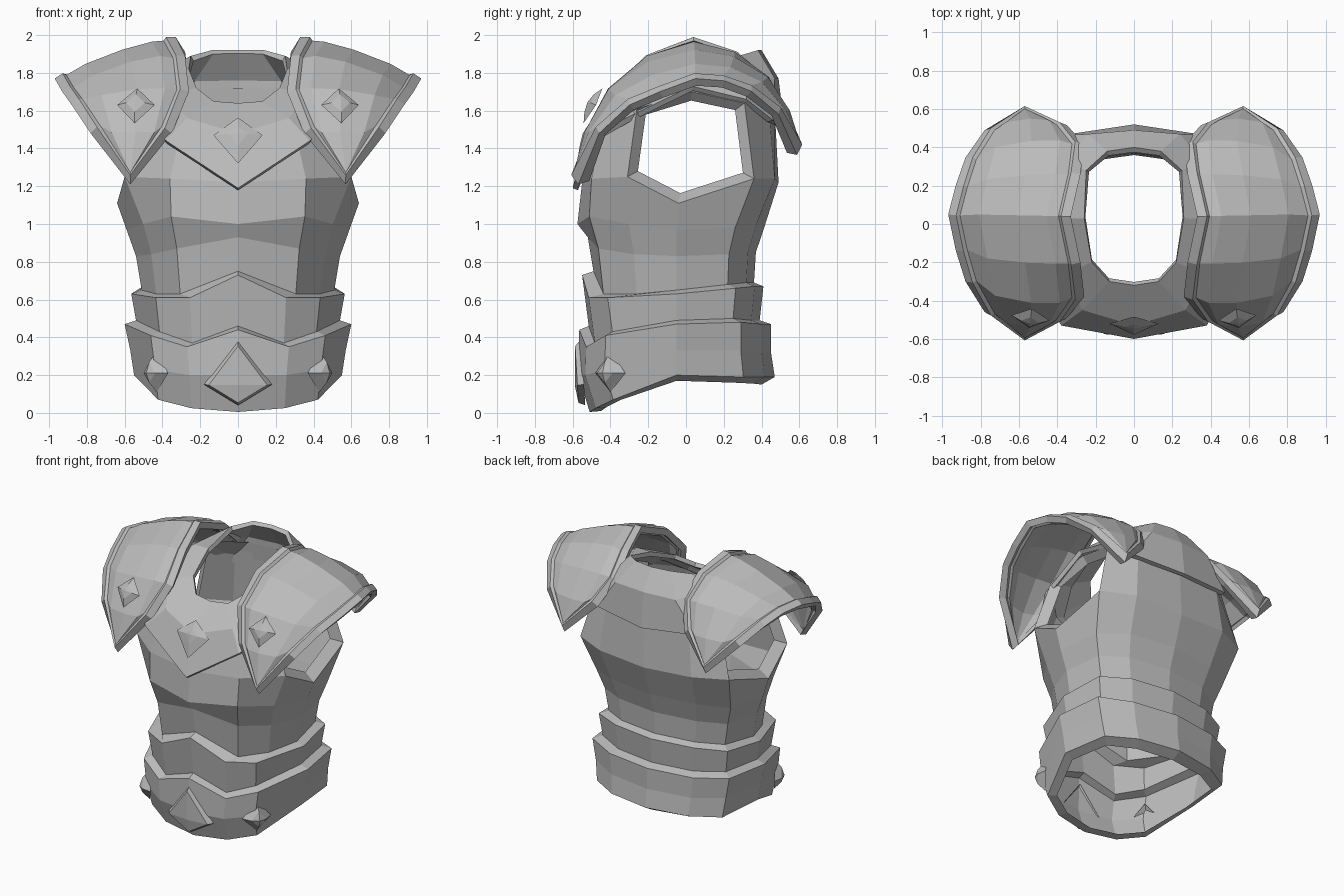
import bpy
import bmesh
from mathutils import Vector

cube = bpy.data.objects.get("Cube")
if cube:
    bpy.data.objects.remove(cube)

steel = bpy.data.materials.new("steel_grey")
steel.use_nodes = True
colour = (0.5, 0.5, 0.5, 1)
steel.diffuse_color = colour
steel.node_tree.nodes["Principled BSDF"].inputs["Base Color"].default_value = colour


def make_object(name, bm, thickness=0, mirror=True):
    """Turn a bmesh into a flat shaded steel part, mirrored and given thickness."""
    mesh = bpy.data.meshes.new(name)
    bm.to_mesh(mesh)
    bm.free()
    mesh.materials.append(steel)
    part = bpy.data.objects.new(name, mesh)
    bpy.context.scene.collection.objects.link(part)
    if mirror:
        part.modifiers.new("Mirror", 'MIRROR').merge_threshold = 0.001
    if thickness:
        shell = part.modifiers.new("Shell", 'SOLIDIFY')
        shell.thickness = thickness
        shell.offset = -1
        shell.use_even_offset = True
    return part


def grid(rows, holes=()):
    """Skin rows of points that run from the front, round the left side, to the back."""
    bm = bmesh.new()
    verts = [[bm.verts.new(point) for point in row] for row in rows]
    for r in range(len(rows) - 1):
        for c in range(len(rows[0]) - 1):
            if (r, c) not in holes:
                low, high = verts[r], verts[r + 1]
                bm.faces.new((low[c], low[c + 1], high[c + 1], high[c]))
    bmesh.ops.remove_doubles(bm, verts=bm.verts, dist=.001)
    bm.normal_update()
    return bm


# Half outlines of the body and the waist bands from above, front to back
BODY = [(0, -1), (.6, -.88), (.85, -.48), (1, 0), (.92, .66), (.58, .9), (0, 1)]
BAND = [(0, -1), (.45, -.93), (.77, -.73), (1, 0), (.92, .68), (.56, .9), (0, 1)]
MIDDLE = -.05


def ring(outline, width, front, back, heights):
    """Scale an outline; heights holds one value for each column."""
    row = []
    for (u, v), z in zip(outline, heights):
        reach = MIDDLE - front if v < 0 else back - MIDDLE
        row.append((u * width, MIDDLE + v * reach, z))
    return row


def raised(heights, step):
    return [z + step for z in heights]


# Neck guard rows: lower edge, middle, neck edge
guard_edge = [(0, -.6, 1.19), (.38, -.53, 1.44), (.5, -.32, 1.56), (.5, .03, 1.73),
              (.5, .32, 1.66), (.4, .46, 1.55), (0, .52, 1.52)]
guard_middle = [(0, -.53, 1.48), (.27, -.45, 1.56), (.36, -.26, 1.68), (.38, .03, 1.82),
                (.36, .32, 1.8), (.24, .47, 1.77), (0, .49, 1.77)]
guard_neck = [(0, -.32, 1.64), (.13, -.3, 1.65), (.22, -.2, 1.72), (.26, .03, 1.82),
              (.25, .28, 1.89), (.14, .38, 1.92), (0, .4, 1.92)]
make_object("neck_guard", grid([guard_edge, guard_middle, guard_neck]), .03)

# Torso shell with a six sided arm opening on each side
UPPER_TOP = [.73, .61, .61, .63, .66, .67, .67]
LOWER_TOP = [.44, .35, .41, .47, .48, .47, .47]
torso_foot = ring(BODY, .51, -.49, .36, raised(UPPER_TOP, .02))
arm_low = [(0, -.55, 1.22), (.36, -.5, 1.24), (.6, -.31, 1.25), (.64, -.04, 1.11),
           (.6, .36, 1.24), (.37, .47, 1.24), (0, .49, 1.22)]
arm_high = [(0, -.5, 1.42), (.3, -.44, 1.5), (.5, -.26, 1.61), (.47, .03, 1.7),
            (.49, .31, 1.64), (.33, .44, 1.6), (0, .47, 1.6)]
shoulder = [(x * .93, y * .93, z - .05) for x, y, z in guard_middle]
torso_rows = [
    torso_foot,
    ring(BODY, .54, -.52, .37, [.93, .87, .84, .83, .84, .85, .85]),
    ring(BODY, .59, -.575, .42, [1, 1.04, 1, .97, .98, 1, 1]),
    arm_low, arm_high, shoulder]
make_object("torso", grid(torso_rows, holes={(3, 2), (3, 3)}))

# Bevelled rims inside the arm openings
opening = [Vector(p) for p in arm_low[2:5] + arm_high[4:1:-1]]
centre = sum(opening, Vector()) / len(opening)
opening.append(opening[0])
inside_rim = [p.lerp(centre, .17) - Vector((.06, 0, 0)) for p in opening]
make_object("arm_opening_rims", grid([opening, inside_rim]))

# Two stepped waist bands with pointed upper edges, each closed by a ledge
upper_foot = ring(BAND, .54, -.515, .39, raised(LOWER_TOP, .02))
make_object("upper_waist_band", grid([
    upper_foot,
    ring(BAND, .565, -.55, .41, UPPER_TOP),
    torso_foot]))
bottom = [.005, .025, .07, .2, .19, .19, .19]
make_object("lower_waist_band", grid([
    ring(BAND, .49, -.45, .4, [.01, .03, .07, .17, .16, .155, .15]),
    ring(BAND, .55, -.51, .47, bottom),
    ring(BAND, .57, -.57, .45, [.2, .2, .23, .33, .33, .32, .32]),
    ring(BAND, .6, -.565, .45, LOWER_TOP),
    upper_foot]))

# Shoulder plates: inner and outer edge points from the front tip to the top
TIP = (.57, -.57, 1.21)
inner_edge = [TIP, (.35, -.49, 1.48), (.26, -.38, 1.7), (.28, -.2, 1.89), (.33, .04, 1.99)]
outer_edge = [TIP, (.78, -.46, 1.48), (.88, -.3, 1.63), (.93, -.14, 1.7), (.97, .05, 1.77)]
BULGE = [0, .08, .1, .08, .05]
CROSS = [0, .24, .55, .8, 1]


def to_back(point):
    """Reflect a front point to the back, where the plate hangs less low."""
    x, y, z = point
    return (x, .08 - y * .89, z + (1.99 - z) * .2)


def both_ways(edge):
    return edge + [to_back(point) for point in reversed(edge[:-1])]


bulges = BULGE + [bulge * .85 for bulge in BULGE[-2::-1]]
plate_rows = []
for t in CROSS:
    row = []
    for a, b, bulge in zip(both_ways(outer_edge), both_ways(inner_edge), bulges):
        point = Vector(a).lerp(Vector(b), t)
        away = Vector((0, point.y - .04, point.z - 1.4)).normalized()
        row.append(point + away * bulge * (4 * t * (1 - t)) ** .6)
    plate_rows.append(row)
plate = grid(plate_rows)
# Raised rim: a flat border, then a small step down
panel = list(plate.faces)
for width, depth in ((.05, 0), (.012, -.018)):
    bmesh.ops.inset_region(plate, faces=panel, thickness=width, depth=depth,
                           use_boundary=True, use_even_offset=True)
    plate.normal_update()
make_object("shoulder_plates", plate, .045)


def stud(name, centre, facing, half_width, top, bottom, height, flat, mirror=False):
    """Kite shaped stud with sloping sides and a shallow peak."""
    normal = Vector(facing).normalized()
    side = Vector((0, 0, 1)).cross(normal).normalized()
    up = normal.cross(side)
    kite = [side * half_width, up * top, side * -half_width, up * -bottom]
    bm = bmesh.new()
    base = [bm.verts.new(Vector(centre) + k) for k in kite]
    rim = [bm.verts.new(Vector(centre) + k * flat + normal * height) for k in kite]
    peak = bm.verts.new(Vector(centre) + normal * height * 1.4)
    for i in range(4):
        j = (i + 1) % 4
        bm.faces.new((base[i], base[j], rim[j], rim[i]))
        bm.faces.new((rim[i], rim[j], peak))
    make_object(name, bm, mirror=mirror)


# Studs on the waist, chest and shoulder plates
stud("waist_stud", (0, -.54, .15), (0, -1, -.06), .18, .24, .11, .035, .86)
stud("side_waist_studs", (.43, -.4, .21), (.8, -.6, 0), .1, .12, .1, .05, .5, True)
stud("chest_stud", (0, -.52, 1.47), (0, -.93, .36), .13, .1, .16, .02, .4)
stud("shoulder_studs", (.54, -.49, 1.63), (.12, -.87, .48), .1, .1, .11, .025, .5, True)
